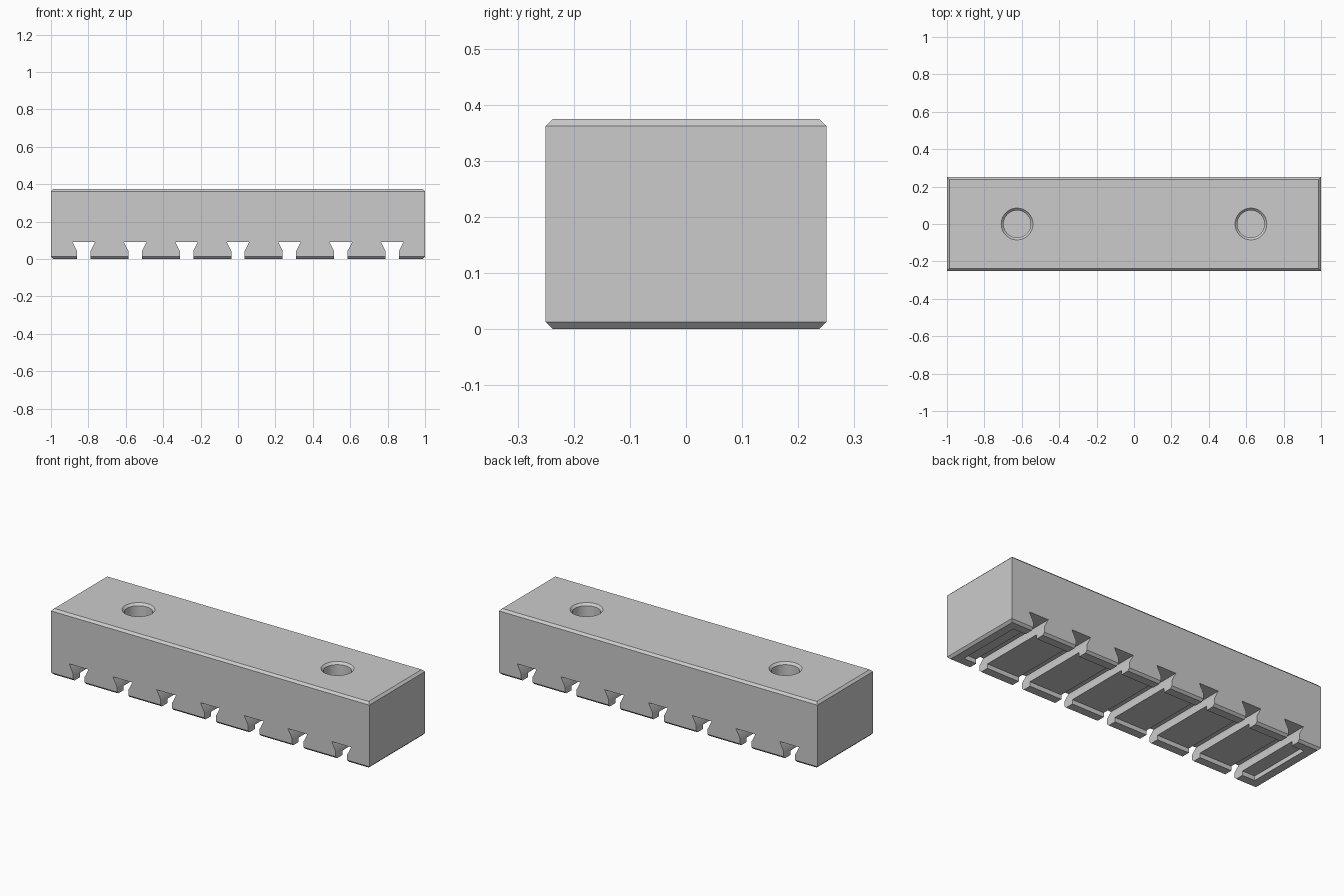
import bpy, bmesh, math

cube = bpy.data.objects.get("Cube")
if cube:
    bpy.data.objects.remove(cube, do_unlink=True)

LENGTH, WIDTH, HEIGHT, CHAMFER = 2.0, 0.5, 0.375, 0.0125

grey = bpy.data.materials.new("plain_grey")
grey.use_nodes = True
grey.diffuse_color = (0.6, 0.6, 0.6, 1)
grey.node_tree.nodes["Principled BSDF"].inputs["Base Color"].default_value = (0.6, 0.6, 0.6, 1)


def make_object(name, bm):
    bmesh.ops.recalc_face_normals(bm, faces=bm.faces)
    mesh = bpy.data.meshes.new(name)
    bm.to_mesh(mesh)
    bm.free()
    mesh.materials.append(grey)
    obj = bpy.data.objects.new(name, mesh)
    bpy.context.collection.objects.link(obj)
    return obj


def box(sx, sy, z0, z1):
    bm = bmesh.new()
    bmesh.ops.create_cube(bm, size=1)
    for v in bm.verts:
        v.co = (v.co.x * sx, v.co.y * sy, z1 if v.co.z > 0 else z0)
    return bm


def slot_cutter(name, x):
    """Dovetail groove running front to back."""
    half = [(0.036, -0.05), (0.036, 0.043), (0.061, 0.0925)]
    outline = half + [(-px, pz) for px, pz in reversed(half)]
    bm = bmesh.new()
    face = bm.faces.new([bm.verts.new((x + px, -0.4, pz)) for px, pz in outline])
    out = bmesh.ops.extrude_face_region(bm, geom=[face])
    moved = [v for v in out["geom"] if isinstance(v, bmesh.types.BMVert)]
    bmesh.ops.translate(bm, verts=moved, vec=(0, 0.8, 0))
    return make_object(name, bm)


def hole_cutter(name, x):
    """Blind round hole with a countersunk mouth."""
    r, flare = 0.0725, 0.05
    profile = [(0, 0.125), (r, 0.125), (r, HEIGHT - CHAMFER),
               (r + CHAMFER + flare, HEIGHT + flare), (0, HEIGHT + flare)]
    bm = bmesh.new()
    verts = [bm.verts.new((x + px, 0, pz)) for px, pz in profile]
    edges = [bm.edges.new(pair) for pair in zip(verts, verts[1:])]
    bmesh.ops.spin(bm, geom=verts + edges, cent=(x, 0, 0), axis=(0, 0, 1),
                   angle=math.tau, steps=48)
    bmesh.ops.remove_doubles(bm, verts=bm.verts, dist=0.0001)
    return make_object(name, bm)


# Body with chamfered top and bottom rims
bm = box(LENGTH, WIDTH, 0, HEIGHT)
rims = [e for e in bm.edges if abs(e.verts[0].co.z - e.verts[1].co.z) < 0.01]
bmesh.ops.bevel(bm, geom=rims, offset=CHAMFER, segments=1, affect='EDGES')
body = make_object("grooved_block", bm)

# Shallow recess in the underside, dovetail slots, mounting holes
cutters = [make_object("recess_cutter", box(1.88, 0.38, -0.05, 0.025))]
cutters += [slot_cutter(f"slot_cutter_{i + 1}", (i - 3) * 0.275) for i in range(7)]
cutters += [hole_cutter("right_hole_cutter", -0.625), hole_cutter("left_hole_cutter", 0.625)]

bpy.context.view_layer.objects.active = body
for cutter in cutters:
    mod = body.modifiers.new(cutter.name, 'BOOLEAN')
    mod.operation, mod.solver, mod.object = 'DIFFERENCE', 'EXACT', cutter
    bpy.ops.object.modifier_apply(modifier=mod.name)
    bpy.data.objects.remove(cutter, do_unlink=True)

bpy.ops.object.select_all(action='DESELECT')
body.select_set(True)
bpy.ops.object.shade_smooth_by_angle(angle=math.radians(30))
